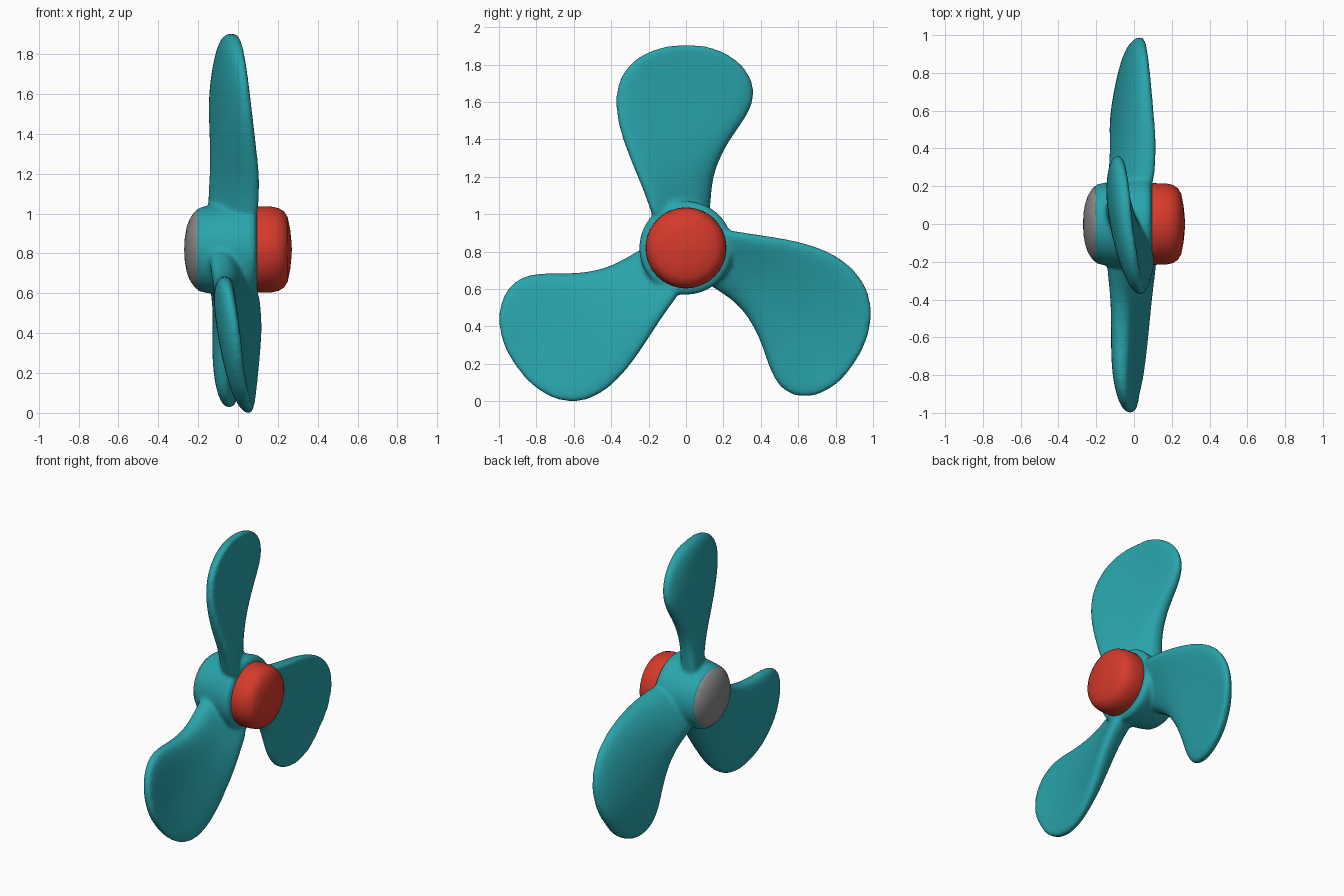
import bpy, bmesh
from math import sin, cos, pi, radians, copysign
from mathutils import Matrix, Vector

cube = bpy.data.objects.get("Cube")
if cube:
    bpy.data.objects.remove(cube, do_unlink=True)

HUB = Vector((0, 0, 0.82))


def material(name, rgb):
    m = bpy.data.materials.new(name)
    m.use_nodes = True
    m.diffuse_color = (*rgb, 1)
    m.node_tree.nodes["Principled BSDF"].inputs["Base Color"].default_value = (*rgb, 1)
    return m


teal = material("teal", (0.022, 0.37, 0.41))
red = material("red", (0.67, 0.042, 0.024))
grey = material("grey", (0.25, 0.25, 0.25))


def select_only(objects):
    bpy.ops.object.select_all(action='DESELECT')
    for obj in objects:
        obj.select_set(True)
    bpy.context.view_layer.objects.active = objects[0]


def modify(obj, kind, **settings):
    """Add a modifier and apply it."""
    select_only([obj])
    mod = obj.modifiers.new(kind.lower(), kind)
    for key, value in settings.items():
        setattr(mod, key, value)
    bpy.ops.object.modifier_apply(modifier=mod.name)


def loft(name, rings, mat):
    """Skin a stack of equal rings and close both ends."""
    bm = bmesh.new()
    loops = [[bm.verts.new(p) for p in ring] for ring in rings]
    n = len(loops[0])
    for a, b in zip(loops, loops[1:]):
        for i in range(n):
            j = (i + 1) % n
            bm.faces.new((a[i], a[j], b[j], b[i]))
    bm.faces.new(loops[0])
    bm.faces.new(loops[-1])
    bmesh.ops.recalc_face_normals(bm, faces=bm.faces)
    mesh = bpy.data.meshes.new(name)
    bm.to_mesh(mesh)
    bm.free()
    mesh.materials.append(mat)
    obj = bpy.data.objects.new(name, mesh)
    bpy.context.collection.objects.link(obj)
    select_only([obj])
    bpy.ops.object.shade_smooth_by_angle(angle=radians(50))
    return obj


def turned(name, profile, mat, sides=64):
    """Turn a profile of (x, radius) points about the shaft axis."""
    angles = [2 * pi * i / sides for i in range(sides)]
    rings = [[HUB + Vector((x, r * cos(a), r * sin(a))) for a in angles]
             for x, r in profile]
    return loft(name, rings, mat)


# Hub, nose cap and rear cap
hub = turned("hub_with_blades", [(-0.206, 0.207), (-0.17, 0.216), (-0.12, 0.224),
                                 (-0.04, 0.235), (0.03, 0.248), (0.065, 0.251),
                                 (0.085, 0.243), (0.097, 0.213)], teal)
turned("nose_cap", [(0.08, 0.2), (0.09, 0.212), (0.1, 0.216), (0.17, 0.215),
                    (0.205, 0.207), (0.232, 0.19), (0.25, 0.16), (0.262, 0.1),
                    (0.268, 0.04), (0.27, 0.005)], red)
turned("rear_cap", [(-0.185, 0.19), (-0.195, 0.202), (-0.205, 0.2), (-0.225, 0.18),
                    (-0.245, 0.148), (-0.258, 0.11), (-0.267, 0.06), (-0.27, 0.005)], grey)

# Blade stations: radius, trailing edge, leading edge, half thickness
STATIONS = [(0.12, -0.17, 0.12, 0.08), (0.22, -0.195, 0.132, 0.08),
            (0.36, -0.25, 0.14, 0.078), (0.48, -0.302, 0.18, 0.075),
            (0.6, -0.347, 0.25, 0.07), (0.7, -0.372, 0.327, 0.065),
            (0.8, -0.381, 0.372, 0.06), (0.9, -0.362, 0.358, 0.054),
            (0.98, -0.31, 0.305, 0.048), (1.035, -0.235, 0.23, 0.042),
            (1.066, -0.155, 0.155, 0.034), (1.079, -0.095, 0.1, 0.024),
            (1.085, -0.04, 0.045, 0.01)]


def rounded(v, power=0.72):
    return copysign(abs(v) ** power, v)


def blade(name, degrees, sweep, rake, scale, points=24):
    """Twisted, cambered blade; sweep bends it round the hub, rake along the shaft."""
    rings = []
    for r, low, high, thick in STATIONS:
        turn = Matrix.Rotation(radians(degrees + sweep * r), 3, 'X')
        pitch = 0.17 / max(r, 0.3) - 0.045
        half = (high - low) / 2
        ring = []
        for i in range(points):
            a = 2 * pi * i / points
            t = rounded(cos(a))
            y = (low + high) / 2 + half * t
            camber = 0.11 * half * (1 - t * t)
            x = thick * rounded(sin(a)) - pitch * y - camber - 0.035 + rake * r
            ring.append(HUB + turn @ Vector((x, y * scale, r * scale)))
        rings.append(ring)
    obj = loft(name, rings, teal)
    modify(obj, 'SUBSURF', levels=2)
    return obj


# Three blades blended into the hub as one casting
blades = [blade("top_blade", 0, 0, 0.01, 1),
          blade("front_blade", 124.5, 0, 0.047, 1.02),
          blade("rear_blade", -112, -12, 0.035, 1.005)]
select_only([hub] + blades)
bpy.ops.object.join()
modify(hub, 'REMESH', mode='VOXEL', voxel_size=0.012)
modify(hub, 'SMOOTH', factor=0.5, iterations=10)
bpy.ops.object.shade_smooth()
